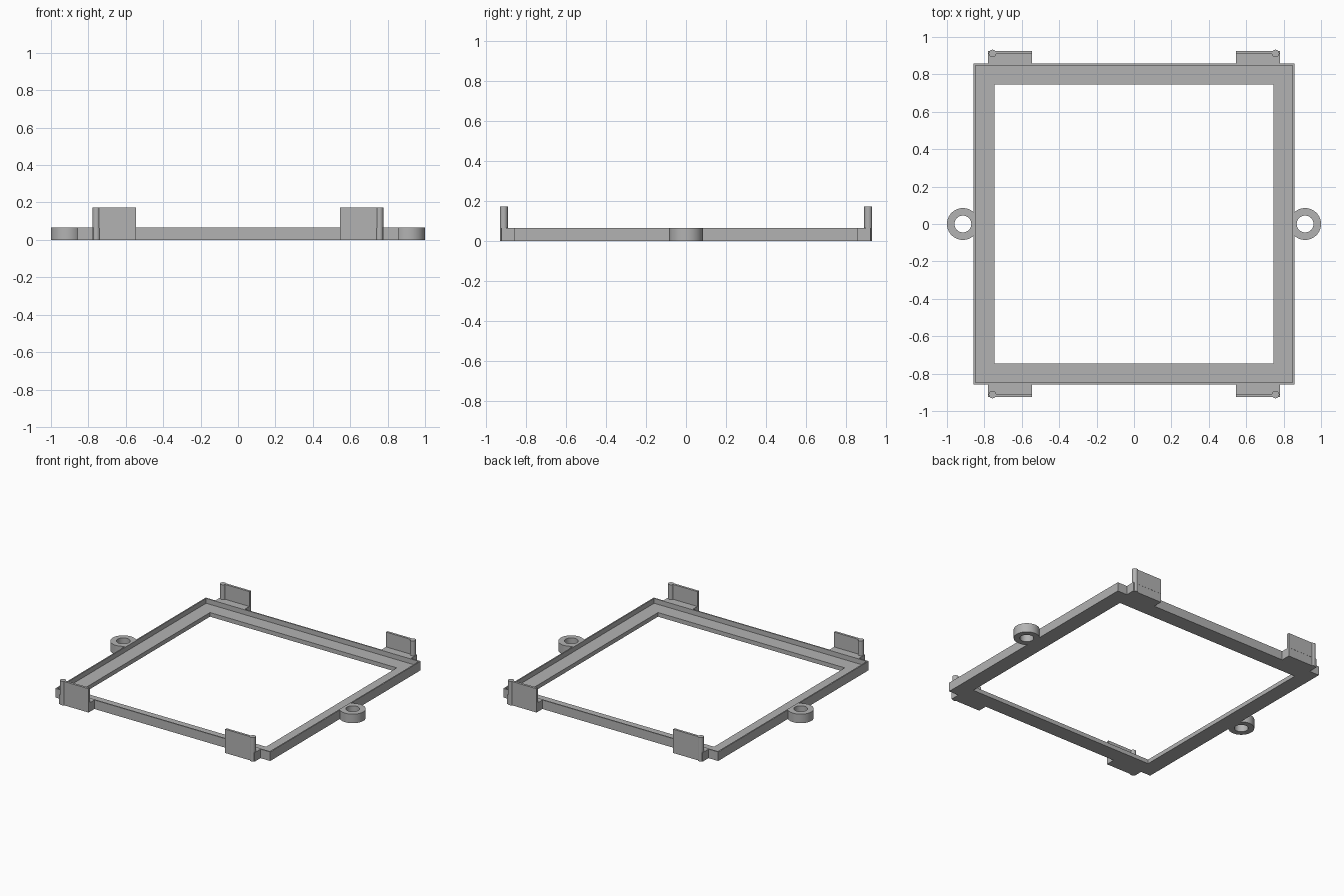
import bpy, bmesh, math

if "Cube" in bpy.data.objects:
    bpy.data.objects.remove(bpy.data.objects["Cube"])

grey = bpy.data.materials.new("plain grey")
grey.diffuse_color = (0.45, 0.45, 0.45, 1)
grey.use_nodes = True
grey.node_tree.nodes["Principled BSDF"].inputs["Base Color"].default_value = grey.diffuse_color

OUT, LIP, INNER = 0.857, 0.848, 0.745   # frame half widths
H, LEDGE, TOP = 0.065, 0.03, 0.172      # heights


def finish(name, bm, smooth=False):
    bmesh.ops.recalc_face_normals(bm, faces=bm.faces)
    mesh = bpy.data.meshes.new(name)
    bm.to_mesh(mesh)
    bm.free()
    ob = bpy.data.objects.new(name, mesh)
    bpy.context.collection.objects.link(ob)
    mesh.materials.append(grey)
    if smooth:
        bpy.ops.object.select_all(action='DESELECT')
        ob.select_set(True)
        bpy.context.view_layer.objects.active = ob
        bpy.ops.object.shade_smooth_by_angle(angle=math.radians(30))
    return ob


def box(name, x0, x1, y0, y1, z0, z1):
    bm = bmesh.new()
    bmesh.ops.create_cube(bm, size=1)
    for v in bm.verts:
        v.co = (x1 if v.co.x > 0 else x0, y1 if v.co.y > 0 else y0, z1 if v.co.z > 0 else z0)
    return finish(name, bm)


# Square frame: stepped cross-section with a thin raised outer lip
bm = bmesh.new()
profile = [(OUT, 0), (OUT, H), (LIP, H), (LIP, LEDGE), (INNER, LEDGE), (INNER, 0)]
corners = [(1, 1), (-1, 1), (-1, -1), (1, -1)]
loops = [[bm.verts.new((sx * r, sy * r, z)) for r, z in profile] for sx, sy in corners]
n = len(profile)
for i in range(4):
    a, b = loops[i], loops[(i + 1) % 4]
    for j in range(n):
        k = (j + 1) % n
        bm.faces.new((a[j], b[j], b[k], a[k]))
finish("frame", bm)

# Screw eyelets on the left and right, trimmed flush with the frame wall
CX, R, HOLE, SEG = 0.915, 0.085, 0.045, 48
for side, sx in (("left", -1), ("right", 1)):
    bm = bmesh.new()
    rings = []
    for r, z in ((R, 0), (R, H), (HOLE, H), (HOLE, 0)):
        rings.append([bm.verts.new((sx * (CX + r * math.cos(math.tau * i / SEG)),
                                    r * math.sin(math.tau * i / SEG), z)) for i in range(SEG)])
    for j in range(4):
        a, b = rings[j], rings[(j + 1) % 4]
        for i in range(SEG):
            k = (i + 1) % SEG
            bm.faces.new((a[i], a[k], b[k], b[i]))
    bmesh.ops.bisect_plane(bm, geom=bm.verts[:] + bm.edges[:] + bm.faces[:],
                           plane_co=(sx * (OUT - 0.002), 0, 0), plane_no=(-sx, 0, 0), clear_outer=True)
    finish(side + "_eyelet", bm, True)

# Four corner clips: foot, upright plate and round end bead
for sx in (-1, 1):
    for sy in (-1, 1):
        tag = ("left" if sx < 0 else "right") + ("_front" if sy < 0 else "_back")
        xs = sorted((sx * 0.545, sx * 0.78))
        box(tag + "_clip_foot", *xs, *sorted((sy * (OUT - 0.002), sy * 0.924)), 0, H)
        xs = sorted((sx * 0.545, sx * 0.757))
        box(tag + "_clip_plate", *xs, *sorted((sy * 0.908, sy * 0.925)), H - 0.002, TOP)
        bm = bmesh.new()
        bmesh.ops.create_cone(bm, cap_ends=True, segments=24, radius1=0.02, radius2=0.02, depth=TOP)
        bmesh.ops.translate(bm, verts=bm.verts, vec=(sx * 0.757, sy * 0.912, TOP / 2))
        finish(tag + "_clip_bead", bm, True)
